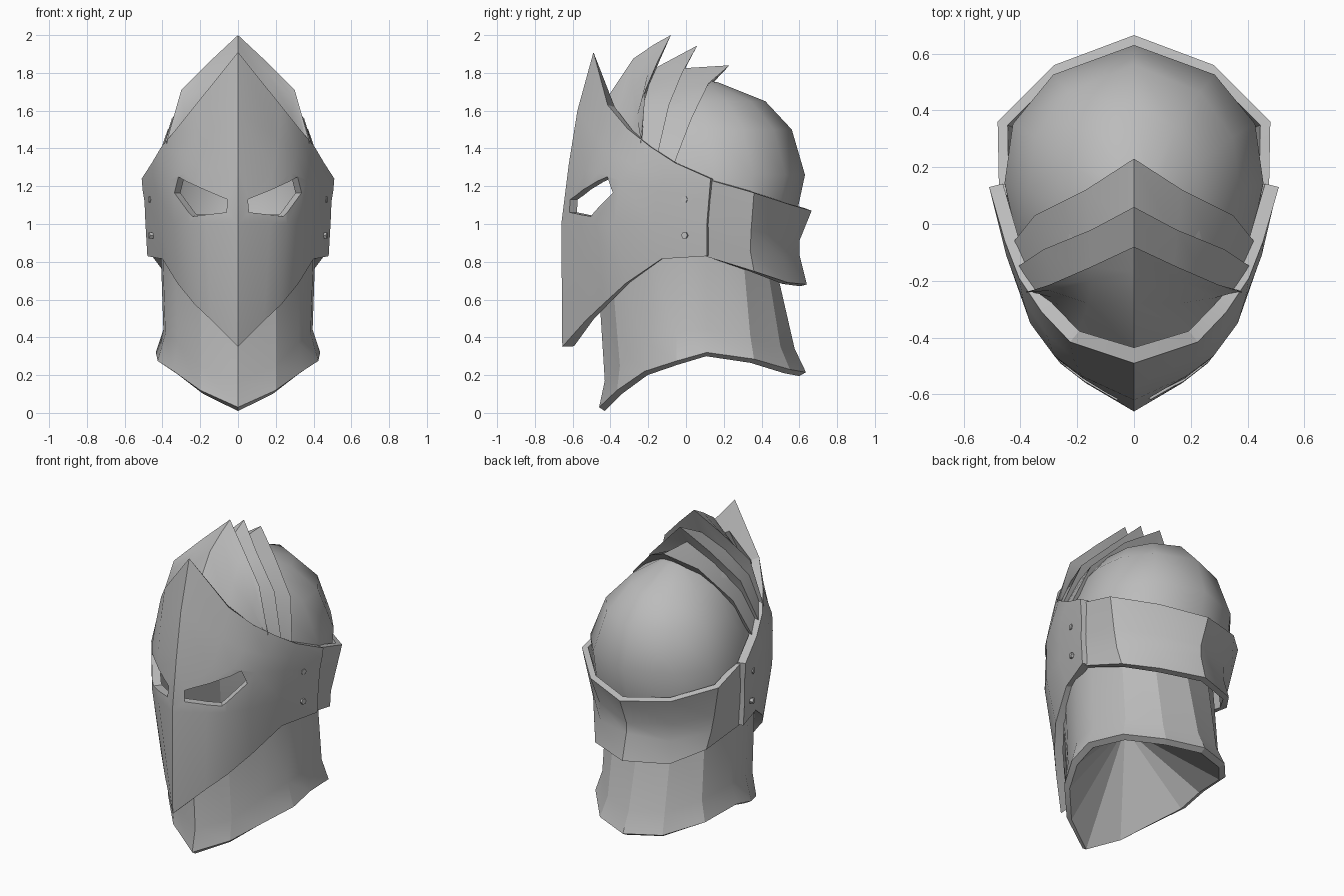
import bpy, bmesh, math
from mathutils import Vector

if "Cube" in bpy.data.objects:
    bpy.data.objects.remove(bpy.data.objects["Cube"])

steel = bpy.data.materials.new("steel grey")
steel.diffuse_color = (0.5, 0.5, 0.5, 1)
steel.use_nodes = True
steel.node_tree.nodes["Principled BSDF"].inputs["Base Color"].default_value = steel.diffuse_color


def flip(p):
    return (-p[0], p[1], p[2])


def from_centre(half):
    """Full row from a half row that starts on the centre line."""
    return [flip(p) for p in reversed(half[1:])] + list(half)


def to_centre(half):
    """Full row from a half row that ends on the centre line."""
    return list(half) + [flip(p) for p in reversed(half[:-1])]


def activate(ob):
    bpy.ops.object.select_all(action='DESELECT')
    ob.select_set(True)
    bpy.context.view_layer.objects.active = ob


def loft(name, rows, keep=None):
    """Skin rows of points, given top to bottom."""
    bm = bmesh.new()
    grid = [[bm.verts.new(p) for p in row] for row in rows]
    for a, b in zip(grid, grid[1:]):
        for i in range(len(a) - 1):
            f = bm.faces.new((a[i], b[i], b[i + 1], a[i + 1]))
            if keep and not keep(f.calc_center_median()):
                bm.faces.remove(f)
    bmesh.ops.remove_doubles(bm, verts=bm.verts, dist=0.0005)
    me = bpy.data.meshes.new(name)
    bm.to_mesh(me)
    bm.free()
    ob = bpy.data.objects.new(name, me)
    bpy.context.collection.objects.link(ob)
    me.materials.append(steel)
    return ob


def thicken(ob, t):
    m = ob.modifiers.new("thickness", 'SOLIDIFY')
    m.thickness, m.offset, m.use_even_offset = t, -1, True
    activate(ob)
    bpy.ops.object.modifier_apply(modifier=m.name)


def smooth(ob, angle=28):
    activate(ob)
    bpy.ops.object.shade_smooth_by_angle(angle=math.radians(angle))


# Skull dome: one plan outline scaled up the height
plan = [(0, -.42), (.2, -.38), (.33, -.25), (.42, -.06), (.465, .14),
        (.435, .35), (.29, .525), (0, .63)]


def dome_ring(z, sx, front, back):
    s = (back - front) / 1.05
    return from_centre([(x * sx, front + (y + .42) * s, z) for x, y in plan])


dome = loft("skull_dome", [
    dome_ring(1.755, 0, .13, .14), dome_ring(1.75, .18, -.05, .17),
    dome_ring(1.65, .52, -.36, .42), dome_ring(1.5, .80, -.39, .56),
    dome_ring(1.26, .98, -.41, .63), dome_ring(1.05, .98, -.40, .585)],
    keep=lambda c: c.z > 1.3 or c.y > 0)
smooth(dome, 40)

# Overlapping crest plates: underside, sharp back edge, (middle), front
front1 = [(0, -.45, 1.62), (.20, -.385, 1.54), (.295, -.29, 1.42), (.365, -.21, 1.36)]
mid1 = [(0, -.28, 1.875), (.16, -.28, 1.72), (.285, -.26, 1.57), (.375, -.225, 1.40)]
crease1 = [(0, -.17, 1.95), (.15, -.20, 1.81), (.295, -.235, 1.66), (.375, -.235, 1.42)]
edge1 = [(0, -.08, 2.0), (.15, -.15, 1.86), (.30, -.215, 1.71), (.38, -.24, 1.43)]
front2 = [(0, -.155, 1.83), (.14, -.195, 1.74), (.28, -.235, 1.60), (.36, -.245, 1.41)]
edge2 = [(0, .06, 1.945), (.15, -.02, 1.80), (.32, -.09, 1.63), (.41, -.15, 1.37)]
front3 = [(0, -.01, 1.825), (.15, -.065, 1.71), (.31, -.115, 1.55), (.39, -.155, 1.36)]
edge3 = [(0, .23, 1.84), (.17, .12, 1.745), (.35, .03, 1.56), (.43, -.07, 1.30)]
front4 = [(0, .13, 1.75), (.16, .07, 1.67), (.33, 0, 1.50), (.42, -.08, 1.28)]
plates = [(front2, edge1, crease1, mid1, front1), (front3, edge2, front2),
          (front4, edge3, front3)]
for i, rows in enumerate(plates):
    smooth(loft(f"crest_plate_{i + 1}", [from_centre(r) for r in rows]))

# Pointed visor with a jutting brow
visor = loft("visor", [from_centre(r) for r in (
    [(0, -.49, 1.91), (.225, -.415, 1.63), (.325, -.31, 1.505),
     (.405, -.19, 1.41), (.455, -.06, 1.325), (.51, .13, 1.24)],
    [(0, -.575, 1.6), (.215, -.47, 1.45), (.31, -.385, 1.37),
     (.39, -.27, 1.31), (.45, -.11, 1.25), (.505, .125, 1.18)],
    [(0, -.62, 1.32), (.185, -.535, 1.28), (.28, -.465, 1.27),
     (.365, -.35, 1.23), (.435, -.15, 1.18), (.495, .12, 1.12)],
    [(0, -.66, 1.0), (.17, -.56, 1.0), (.26, -.49, 1.0),
     (.34, -.38, 1.0), (.42, -.17, 1.0), (.49, .11, 1.0)],
    [(0, -.655, .35), (.14, -.53, .49), (.23, -.44, .575),
     (.32, -.32, .685), (.40, -.13, .815), (.48, .11, .83)])])
thicken(visor, .05)
# Taper the inside of the peak to a sharp tip
for v in visor.data.vertices:
    if abs(v.co.x) < .02 and v.co.z > 1.75 and v.co.y > -.475:
        v.co = (0, -.435, 1.73)

# Eye slits cut square to the visor surface
eye = [(.058, -.62, 1.13), (.06, -.62, 1.062), (.23, -.49, 1.04),
       (.335, -.385, 1.165), (.31, -.41, 1.25)]
normal = Vector((.62, -.78, 0))
for s in (-1, 1):
    rows = []
    for d in (.12, -.14):
        ring = [Vector(p) + normal * d for p in eye]
        rows.append([(s * p.x, p.y, p.z) for p in ring + ring[:1]])
    cutter = loft("eye_cutter", rows)
    bm = bmesh.new()
    bm.from_mesh(cutter.data)
    bmesh.ops.holes_fill(bm, edges=bm.edges)
    bmesh.ops.recalc_face_normals(bm, faces=bm.faces)
    bm.to_mesh(cutter.data)
    bm.free()
    m = visor.modifiers.new("eye", 'BOOLEAN')
    m.operation, m.solver, m.object = 'DIFFERENCE', 'EXACT', cutter
    activate(visor)
    bpy.ops.object.modifier_apply(modifier=m.name)
    bpy.data.objects.remove(cutter)
smooth(visor)

# Flared band around the back
band = loft("back_band", [to_centre(r) for r in (
    [(.475, .10, 1.24), (.48, .36, 1.165), (.28, .56, 1.10), (0, .665, 1.07)],
    [(.465, .10, 1.03), (.44, .345, .97), (.255, .505, .93), (0, .60, .91)],
    [(.46, .10, .93), (.415, .34, .86), (.245, .51, .82), (0, .60, .84)],
    [(.455, .10, .83), (.395, .36, .75), (.26, .54, .69), (0, .64, .68)])])
thicken(band, .035)
smooth(band)

# Neck guard with a faceted hollow underneath
hem = [(0, -.46, .03), (.2, -.365, .12), (.34, -.22, .22), (.425, -.05, .275),
       (.435, .11, .32), (.385, .36, .285), (.22, .55, .23), (0, .635, .215)]
waist = [(0, -.43, .17), (.2, -.35, .25), (.32, -.21, .37), (.385, -.05, .42),
         (.395, .11, .44), (.35, .34, .41), (.2, .50, .35), (0, .575, .34)]
collar = [(0, -.47, .80), (.2, -.40, .84), (.33, -.22, .87), (.40, -.05, .88),
          (.41, .11, .88), (.345, .30, .86), (.2, .42, .84), (0, .465, .82)]
inner = [(x * .92, .05 + (y - .05) * .94, z - .02) for x, y, z in hem]
smooth(loft("neck_guard", [from_centre(r) for r in (collar, waist, hem, inner)]), 20)
lining = loft("neck_lining", [from_centre(inner), from_centre([(0, -.08, .66)] * 8)])
smooth(lining, 5)

# Rivets on the cheeks
for s in (-1, 1):
    for z in (.94, 1.13):
        bpy.ops.mesh.primitive_cylinder_add(
            vertices=6, radius=.018, depth=.03, location=(s * .457, -.005, z),
            rotation=(0, math.pi / 2, -s * .3))
        rivet = bpy.context.object
        rivet.name = "rivet"
        rivet.data.materials.append(steel)
